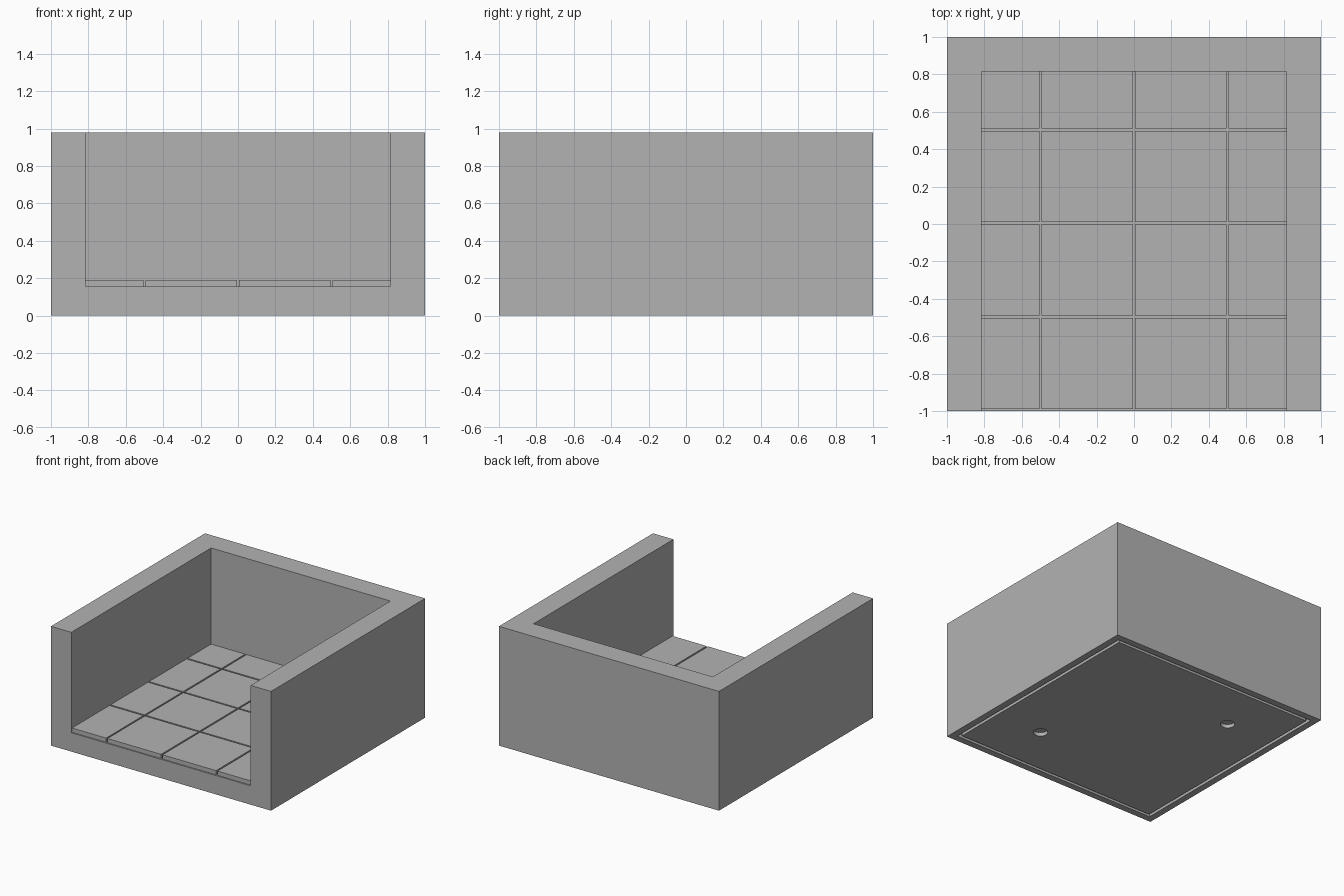
import bpy

if "Cube" in bpy.data.objects:
    bpy.data.objects.remove(bpy.data.objects["Cube"])

HEIGHT, FLOOR, GROOVE_Z = 0.98, 0.19, 0.155
INNER = 0.815        # inside face of the walls
GAP = 0.0065         # half width of a tile joint
RIM, CHANNEL = 0.945, 0.03

grey = bpy.data.materials.new("stone grey")
grey.use_nodes = True
colour = (0.45, 0.45, 0.45, 1)
grey.diffuse_color = colour
grey.node_tree.nodes["Principled BSDF"].inputs["Base Color"].default_value = colour


def box(name, x0, x1, y0, y1, z0, z1):
    bpy.ops.mesh.primitive_cube_add(
        size=1, location=((x0 + x1) / 2, (y0 + y1) / 2, (z0 + z1) / 2))
    ob = bpy.context.object
    ob.name = name
    ob.scale = (x1 - x0, y1 - y0, z1 - z0)
    bpy.ops.object.transform_apply(location=True, rotation=False, scale=True)
    ob.data.materials.append(grey)
    return ob


def cut(target, cutter):
    mod = target.modifiers.new("cut", "BOOLEAN")
    mod.operation = "DIFFERENCE"
    mod.solver = "EXACT"
    mod.object = cutter
    bpy.context.view_layer.objects.active = target
    bpy.ops.object.modifier_apply(modifier=mod.name)
    bpy.data.objects.remove(cutter)


# Solid block hollowed into three walls and a floor, open at the front
body = box("walls_and_floor", -1, 1, -1, 1, 0, HEIGHT)
cut(body, box("room_cutter", -INNER, INNER, -1.2, INNER, FLOOR, 1.2))

# Joints between the floor tiles
for x in (-0.5, 0, 0.5):
    cut(body, box("joint_cutter", x - GAP, x + GAP, -1.2, INNER, GROOVE_Z, 0.3))
for y in (-0.497, 0.003, 0.503):
    cut(body, box("joint_cutter", -INNER, INNER, y - GAP, y + GAP, GROOVE_Z, 0.3))
cut(body, box("front_ledge_cutter", -INNER, INNER, -1.2, -0.99, GROOVE_Z, 0.3))

# Recess underneath, filled by a plate that leaves a thin channel around it
cut(body, box("recess_cutter", -RIM, RIM, -RIM, RIM, -0.1, CHANNEL))
edge = RIM - 0.025
plate = box("base_plate", -edge, edge, -edge, edge, 0, 0.05)

# Two round peg holes in the plate
for s in (-1, 1):
    bpy.ops.mesh.primitive_cylinder_add(
        vertices=32, radius=0.055, depth=0.08, location=(0.5 * s, -0.5 * s, 0))
    cut(plate, bpy.context.object)
